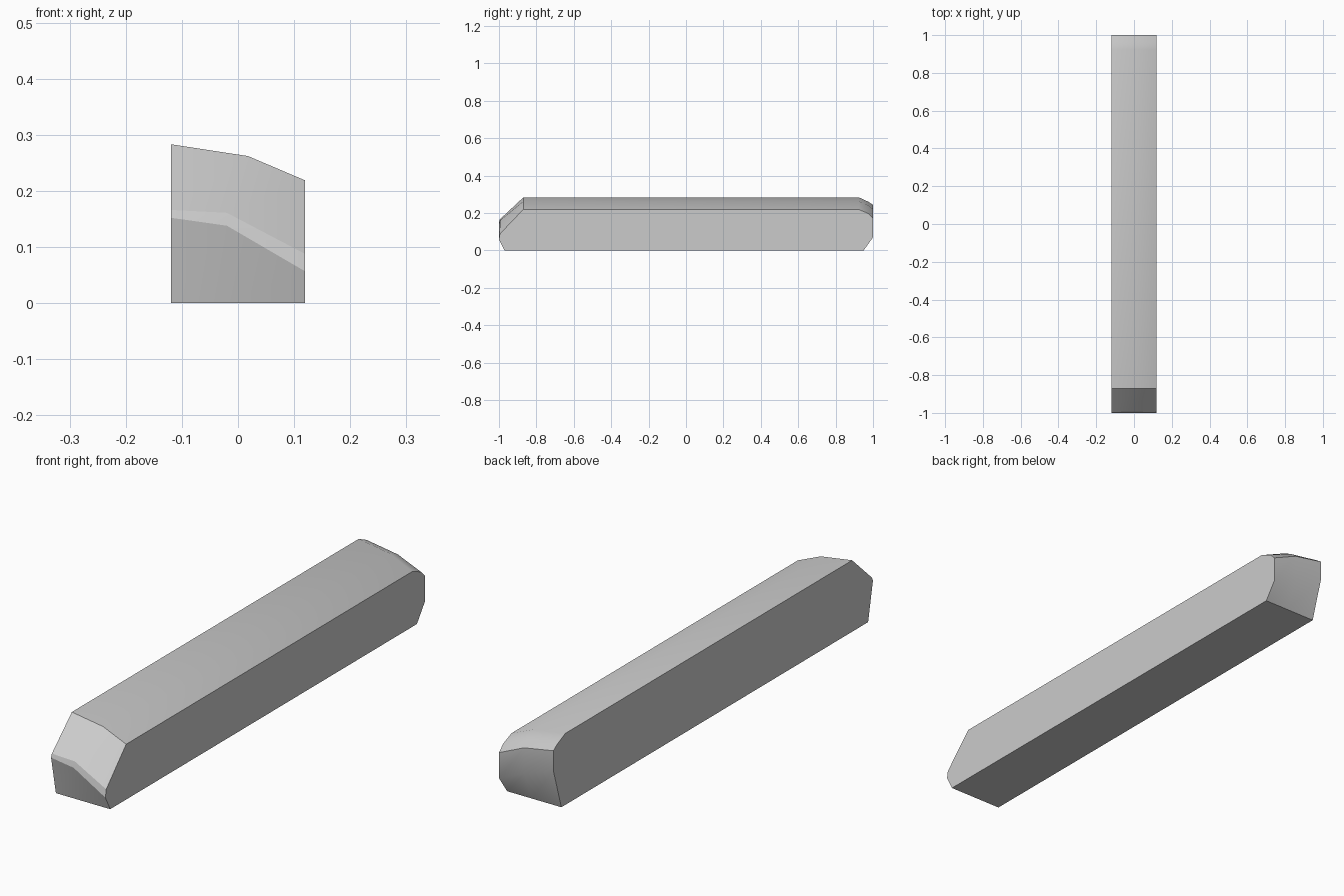
import bpy, bmesh

if "Cube" in bpy.data.objects:
    bpy.data.objects.remove(bpy.data.objects["Cube"])

# Side profiles (y, z), front bottom -> front -> top -> back -> back bottom
left = [(-0.97, 0), (-1, 0.152), (-0.995, 0.166), (-0.87, 0.283),
        (0.925, 0.283), (0.975, 0.26), (1, 0.243), (1, 0.163), (0.95, 0)]
middle = [(-0.97, 0), (-1, 0.138), (-0.993, 0.161), (-0.87, 0.262),
          (0.925, 0.262), (0.975, 0.239), (1, 0.22), (1, 0.118), (0.95, 0)]
right = [(-0.97, 0), (-1, 0.057), (-0.995, 0.088), (-0.87, 0.219),
         (0.922, 0.219), (0.975, 0.197), (1, 0.172), (1, 0.07), (0.95, 0)]
# The ridge wanders sideways toward the front end
ridge_x = [-0.02, -0.02, -0.02, 0.018, 0.018, 0.018, 0.01, 0.01, 0.01]

bm = bmesh.new()
n = len(left)
rows = [[bm.verts.new((-0.119, y, z)) for y, z in left],
        [bm.verts.new((x, y, z)) for x, (y, z) in zip(ridge_x, middle)],
        [bm.verts.new((0.119, y, z)) for y, z in right]]

# Skin between the profiles, underside included
for a, b in zip(rows, rows[1:]):
    for i in range(n):
        j = (i + 1) % n
        bm.faces.new((a[i], a[j], b[j], b[i]))

# Flat sides
bm.faces.new(rows[0])
bm.faces.new(rows[-1])
bmesh.ops.recalc_face_normals(bm, faces=bm.faces)

mesh = bpy.data.meshes.new("beveled_bar")
bm.to_mesh(mesh)
bm.free()
bar = bpy.data.objects.new("beveled_bar", mesh)
bpy.context.collection.objects.link(bar)

# Soft shading across the shallow bends only
bpy.context.view_layer.objects.active = bar
bar.select_set(True)
bpy.ops.object.shade_smooth_by_angle(angle=0.5)
